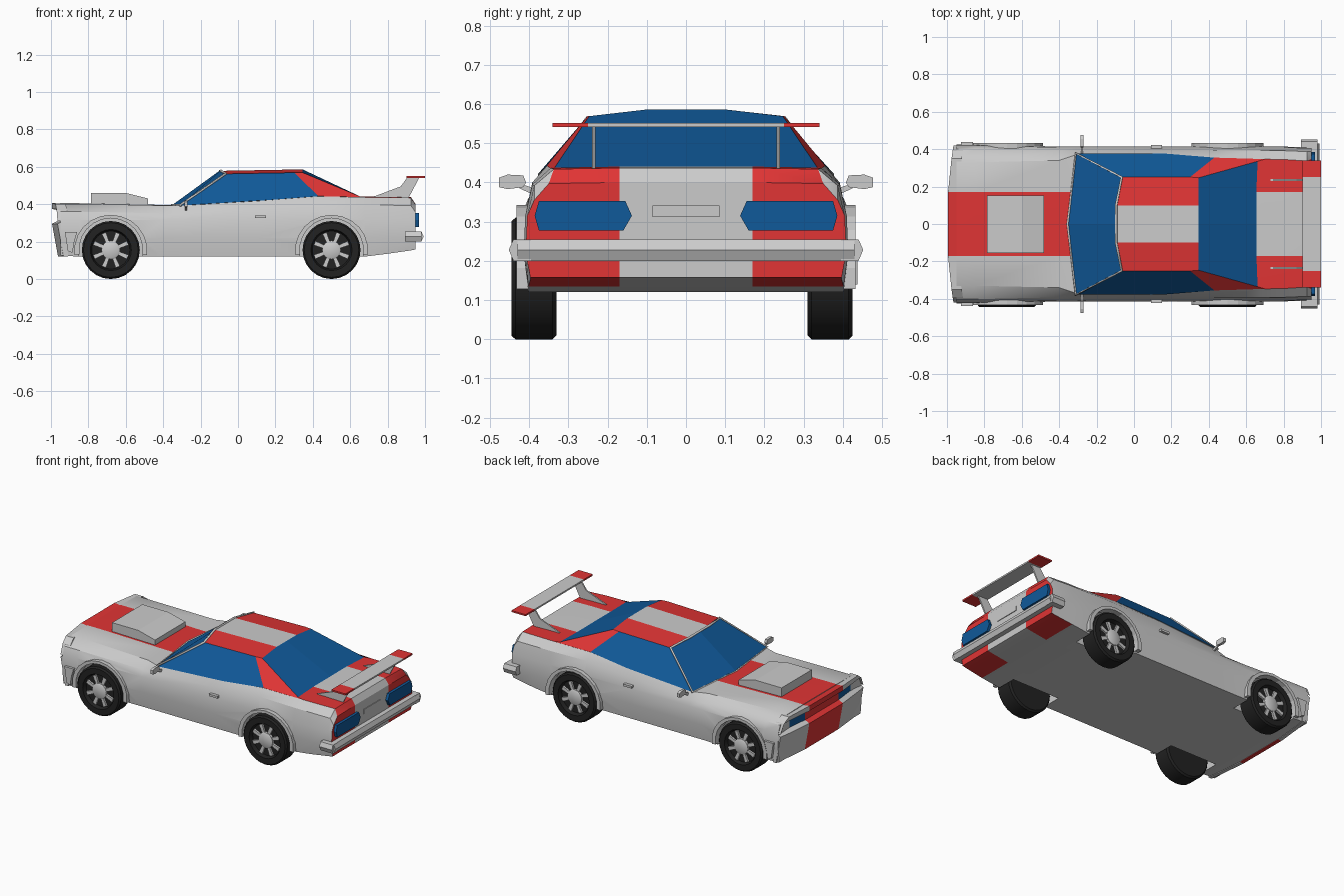
import bpy, bmesh
from math import sin, cos, pi, radians

if "Cube" in bpy.data.objects:
    bpy.data.objects.remove(bpy.data.objects["Cube"])

COLOURS = {"grey": (0.6, 0.6, 0.6, 1), "red": (0.75, 0.035, 0.035, 1),
           "blue": (0.005, 0.1, 0.32, 1), "black": (0.016, 0.016, 0.016, 1)}
MATS = {}
for cname, rgba in COLOURS.items():
    MATS[cname] = bpy.data.materials.new(cname)
    MATS[cname].diffuse_color = rgba


def smooth(me, angle=32):
    me.shade_smooth()
    me.set_sharp_from_angle(angle=radians(angle))


def mesh(name, verts, faces, colours="grey", smooth_angle=None):
    """Mesh object with one colour, or one colour per face."""
    if isinstance(colours, str):
        colours = [colours] * len(faces)
    slots = [c for c in COLOURS if c in colours]
    bm = bmesh.new()
    vs = [bm.verts.new(v) for v in verts]
    for f, c in zip(faces, colours):
        bm.faces.new([vs[i] for i in f]).material_index = slots.index(c)
    bmesh.ops.remove_doubles(bm, verts=bm.verts[:], dist=1e-5)
    bmesh.ops.recalc_face_normals(bm, faces=bm.faces[:])
    me = bpy.data.meshes.new(name)
    bm.to_mesh(me)
    bm.free()
    for c in slots:
        me.materials.append(MATS[c])
    if smooth_angle:
        smooth(me, smooth_angle)
    ob = bpy.data.objects.new(name, me)
    bpy.context.scene.collection.objects.link(ob)
    return ob


def prism(name, pts, axis, a, b, colour="grey"):
    """Extrude a 2D outline along x (yz outline) or y (xz outline)."""
    put = (lambda p, t: (t, p[0], p[1])) if axis == "x" else (lambda p, t: (p[0], t, p[1]))
    n = len(pts)
    faces = [range(n), range(n, 2 * n)]
    faces += [(i, (i + 1) % n, n + (i + 1) % n, n + i) for i in range(n)]
    return mesh(name, [put(p, a) for p in pts] + [put(p, b) for p in pts], faces, colour)


def box(name, x, y, z, colour="grey"):
    return prism(name, [(x[0], z[0]), (x[1], z[0]), (x[1], z[1]), (x[0], z[1])], "y", *y, colour)


def lathe(name, profile, cx, cz, n, colour, angle=35):
    """Spin an (r, y) outline, with both ends on the axis, about a y axis."""
    verts = [(cx + r * cos(2 * pi * k / n), y, cz + r * sin(2 * pi * k / n))
             for r, y in profile for k in range(n)]
    faces = [(i * n + k, i * n + (k + 1) % n, (i + 1) * n + (k + 1) % n, (i + 1) * n + k)
             for i in range(len(profile) - 1) for k in range(n)]
    faces += [range(n), range(len(verts) - n, len(verts))]
    return mesh(name, verts, faces, colour, angle)


# Body shell: x, bottom z, top z, top half width, greatest half width
sections = [(-0.95, .125, .405, .33, .42), (-0.85, .12, .405, .33, .42), (-0.4, .12, .396, .34, .41),
            (-0.31, .12, .395, .37, .41), (0.1, .12, .42, .375, .41), (0.43, .12, .445, .355, .41),
            (0.68, .12, .44, .347, .41), (0.8, .135, .44, .345, .41), (0.925, .153, .437, .337, .405),
            (0.95, .158, .40, .35, .405)]
verts, faces, cols = [], [], []
for x, zb, zt, yt, ym in sections:
    half = [(0, zt), (.17, zt), (yt, zt - .003), (ym - .018, zt - .045), (ym, .315),
            (ym + .004, .22), (ym - .008, zb), (.17, zb), (0, zb)]
    verts += [(x, y, z) for y, z in half + [(-y, z) for y, z in half[7:0:-1]]]
for i in range(len(sections) - 1):
    x0, x1 = sections[i][0], sections[i + 1][0]
    for m in range(16):
        n = (m + 1) % 16
        faces.append((i * 16 + m, i * 16 + n, i * 16 + 16 + n, i * 16 + 16 + m))
        strip = min(m, 15 - m)
        red = (strip == 0 and x1 < -.3) or (strip == 1 and x0 > .42) or (strip == 6 and x0 > .79)
        cols.append("red" if red else "grey")
t = len(verts) - 16
faces += [range(16), [t + k for k in (0, 1, 7, 8, 9, 15)], range(t + 1, t + 8), range(t + 9, t + 16)]
cols += ["grey", "grey", "red", "red"]
body = mesh("body", verts, faces, cols)

# Wheel arches cut out of the body
AXLES = (-0.68, 0.5)
HUB = 0.155
for x in AXLES:
    for s in (-1, 1):
        cutter = lathe("arch_cutter", [(0.172, s * .28), (0.172, s * .5)], x, HUB, 32, "grey")
        cutter.hide_render = True
        mod = body.modifiers.new("arch", "BOOLEAN")
        mod.operation, mod.solver, mod.object = "DIFFERENCE", "EXACT", cutter
        bpy.context.view_layer.objects.active = body
        bpy.ops.object.modifier_apply(modifier=mod.name)
        bpy.data.objects.remove(cutter)
smooth(body.data)

# Bowed nose with recessed lights and lower bumper
profile = [(-1, .407), (-1, .375), (-.97, .368), (-.97, .31), (-1, .295), (-.99, .24),
           (-.968, .12), (-.945, .12), (-.945, .4)]
stations = [(-.42, .31), (-.39, .37), (-.35, .4), (-.17, .407), (.17, .407), (.35, .4), (.39, .37), (.42, .31)]
verts = [(x + .035 * (y / .42) ** 2, y, min(z, top)) for y, top in stations for x, z in profile]
faces, cols = [], []
n = len(profile)
for i in range(len(stations) - 1):
    for k in range(n):
        faces.append((i * n + k, i * n + (k + 1) % n, (i + 1) * n + (k + 1) % n, (i + 1) * n + k))
        cols.append("red" if i == 3 else "blue" if k == 2 and i in (2, 4) else "grey")
# end caps use the points below the rounded corner
faces += [[3, 4, 5, 6, 7, 8], [len(verts) - n + k for k in (3, 4, 5, 6, 7, 8)]]
cols += ["grey", "grey"]
mesh("nose", verts, faces, cols)

# Cabin: glass, striped roof and rear pillars, mirrored across y
half = [(-.355, 0, .393), (-.31, .378, .393), (-.10, 0, .578), (-.095, .1, .578), (-.065, .25, .562),
        (.345, 0, .586), (.345, .1, .586), (.345, .247, .569), (.66, 0, .438), (.66, .335, .438),
        (.30, .251, .569), (.43, .355, .443), (.16, .377, .422), (.70, .347, .437)]
panels = [([0, 1, 4, 3, 2], "blue"), ([2, 3, 6, 5], "grey"), ([3, 4, 10, 7, 6], "red"),
          ([1, 12, 11, 10, 4], "blue"), ([10, 11, 13, 9, 7], "red"), ([5, 6, 7, 9, 8], "blue"),
          ([0, 1, 12, 11, 13, 9, 8], "grey")]
n = len(half)
mesh("cabin", half + [(x, -y, z) for x, y, z in half],
     [f for f, c in panels] + [[n + i for i in f] for f, c in panels], [c for f, c in panels] * 2)

# Windscreen frame
path = [half[i] for i in (0, 1, 4, 3)] + [(half[i][0], -half[i][1], half[i][2]) for i in (3, 4, 1)]
curve = bpy.data.curves.new("windscreen_frame", "CURVE")
curve.dimensions = "3D"
curve.bevel_depth, curve.bevel_resolution = 0.008, 0
spline = curve.splines.new("POLY")
spline.points.add(len(path) - 1)
for p, co in zip(spline.points, path):
    p.co = (*co, 1)
spline.use_cyclic_u = True
curve.materials.append(MATS["grey"])
bpy.context.scene.collection.objects.link(bpy.data.objects.new("windscreen_frame", curve))

# Hood scoop
prism("hood_scoop", [(-.785, .395), (-.785, .46), (-.6, .46), (-.48, .43), (-.48, .39)], "y", -.155, .152)

# Rear wing, bumper and number plate
box("wing", (.90, 1.0), (-.25, .25), (.541, .551))
prism("rear_bumper", [(.93, .2), (.98, .2), (.993, .228), (.98, .255), (.93, .255)], "y", -.43, .43)
box("number_plate", (.94, .954), (-.085, .085), (.312, .341))

for s, side in ((-1, "right"), (1, "left")):
    box("wing_tip_" + side, (.90, 1.0), (s * .25, s * .34), (.541, .551), "red")
    prism("wing_strut_" + side, [(.73, .43), (.73, .442), (.87, .495), (.905, .543), (.97, .543), (.91, .43)],
          "y", s * .231, s * .24)
    prism("bumper_end_" + side, [(s * y, z) for y, z in
          ((.395, .2), (.44, .2), (.452, .228), (.44, .255), (.395, .255))], "x", .893, .982)
    prism("tail_light_" + side, [(s * y, z) for y, z in
          ((.138, .315), (.155, .353), (.375, .353), (.386, .315), (.375, .277), (.16, .277))],
          "x", .935, .967, "blue")
    # Door mirror, handle and front corner trim
    prism("mirror_" + side, [(s * y, z) for y, z in
          ((.408, .4), (.415, .418), (.455, .42), (.477, .412), (.477, .388), (.455, .383), (.415, .388))],
          "x", -.287, -.27)
    prism("mirror_stem_" + side, [(s * y, z) for y, z in
          ((.37, .36), (.425, .385), (.425, .397), (.37, .38))], "x", -.283, -.274)
    box("door_handle_" + side, (.09, .15), (s * .40, s * .423), (.325, .339))
    prism("corner_trim_" + side, [(-.925, .25), (-.86, .25), (-.875, .2), (-.885, .14), (-.91, .15)],
          "y", s * .40, s * .438)

    for x, end in zip(AXLES, ("front", "rear")):
        tag = end + "_" + side
        # Flared arch lip
        arc = [radians(-8 + 196 * k / 12) for k in range(13)]
        ring = [(x + .195 * cos(a), HUB + .188 * sin(a)) for a in arc]
        ring += [(x + .17 * cos(a), HUB + .17 * sin(a)) for a in reversed(arc)]
        prism("arch_flare_" + tag, ring, "y", s * .38, s * .432)
        # Tyre with recessed rim, hub and spokes

        def at(y):
            return s * y - .01
        lathe("tyre_" + tag, [(.02, at(.32)), (.145, at(.32)), (.155, at(.33)), (.155, at(.425)),
                              (.146, at(.435)), (.11, at(.435)), (.102, at(.41)), (.02, at(.41))],
              x, HUB, 24, "black")
        lathe("hub_" + tag, [(.05, at(.40)), (.05, at(.425)), (.042, at(.43))], x, HUB, 16, "grey")
        for k in range(8):
            a = 2 * pi * (k + .5) / 8
            pts = [(x + r * cos(a) - w * sin(a), HUB + r * sin(a) + w * cos(a))
                   for r, w in ((.04, -.009), (.098, -.012), (.098, .012), (.04, .009))]
            prism("spoke_" + tag, pts, "y", at(.405), at(.422))

for m in bpy.data.materials:
    if m.users and not m.is_grease_pencil:
        m.use_nodes = True
        m.node_tree.nodes["Principled BSDF"].inputs["Base Color"].default_value = m.diffuse_color
